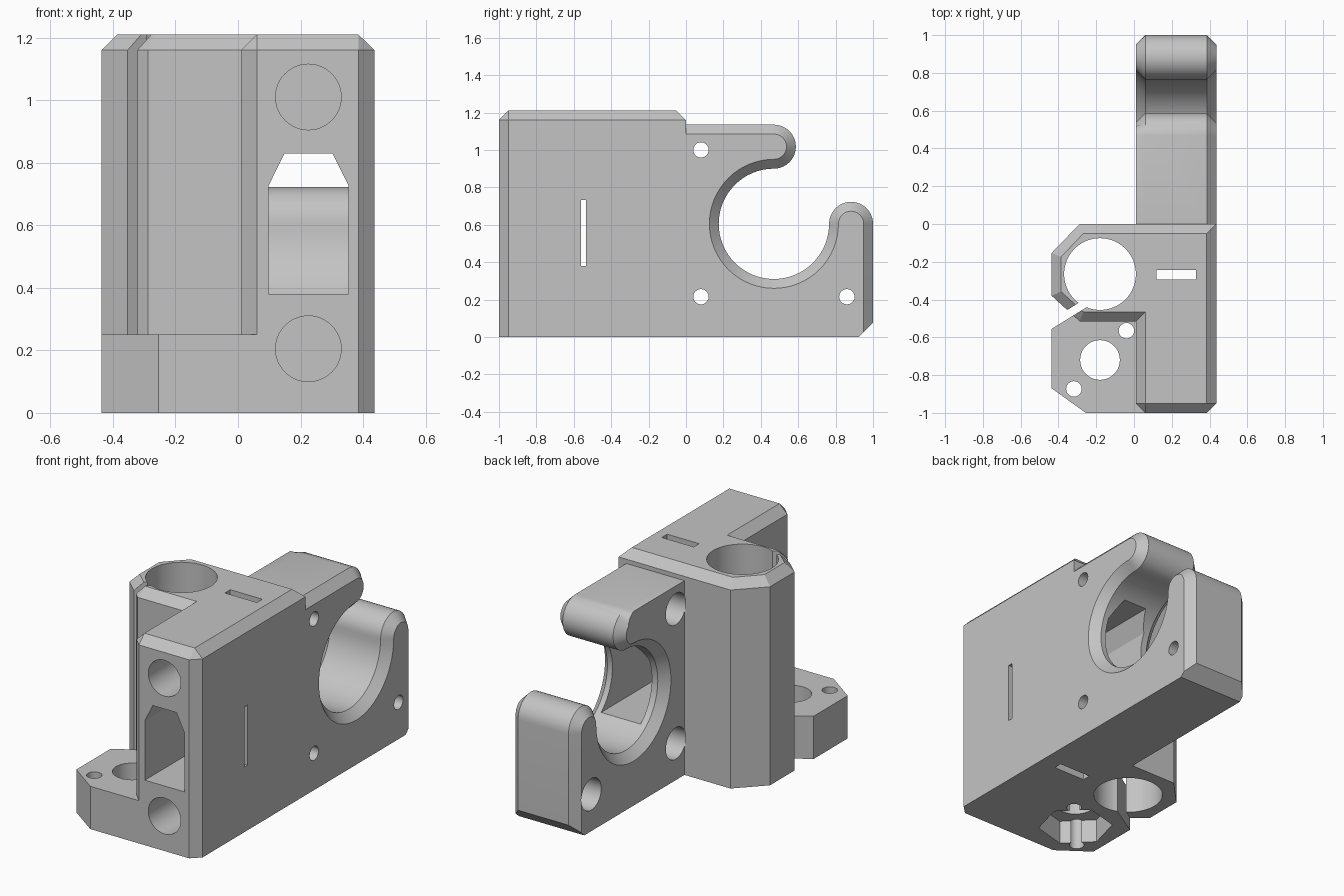
import bpy, bmesh, math
from mathutils import Matrix, Vector

cube = bpy.data.objects.get("Cube")
if cube:
    bpy.data.objects.remove(cube, do_unlink=True)

grey = bpy.data.materials.new("plain grey")
grey.use_nodes = True
tone = (0.55, 0.55, 0.55, 1)
grey.diffuse_color = tone
grey.node_tree.nodes["Principled BSDF"].inputs["Base Color"].default_value = tone


def loft(name, rings):
    """Solid skinned through rings that share one point count."""
    bm = bmesh.new()
    loops = [[bm.verts.new(p) for p in ring] for ring in rings]
    n = len(loops[0])
    for a, b in zip(loops, loops[1:]):
        for i in range(n):
            j = (i + 1) % n
            bm.faces.new((a[i], a[j], b[j], b[i]))
    bm.faces.new(loops[0][::-1])
    bm.faces.new(loops[-1])
    bmesh.ops.remove_doubles(bm, verts=bm.verts, dist=1e-5)
    bmesh.ops.recalc_face_normals(bm, faces=bm.faces)
    mesh = bpy.data.meshes.new(name)
    bm.to_mesh(mesh)
    bm.free()
    mesh.materials.append(grey)
    ob = bpy.data.objects.new(name, mesh)
    bpy.context.collection.objects.link(ob)
    return ob


def prism(name, axis, outline, lo, hi):
    """Extrude a 2D outline along an axis."""
    place = {"X": lambda u, v, w: (w, u, v),
             "Y": lambda u, v, w: (u, w, v),
             "Z": lambda u, v, w: (u, v, w)}[axis]
    return loft(name, [[place(u, v, w) for u, v in outline] for w in (lo, hi)])


def circle(u, v, r, n=48, start=0):
    return [(u + r * math.cos(math.radians(start + 360 * i / n)),
             v + r * math.sin(math.radians(start + 360 * i / n))) for i in range(n)]


def rect(u0, u1, v0, v1):
    return [(u0, v0), (u1, v0), (u1, v1), (u0, v1)]


def combine(target, other, operation):
    mod = target.modifiers.new(operation, "BOOLEAN")
    mod.operation, mod.solver, mod.object = operation, "EXACT", other
    bpy.context.view_layer.objects.active = target
    bpy.ops.object.modifier_apply(modifier=mod.name)
    bpy.data.objects.remove(other, do_unlink=True)


# Main block with rod sleeve, chamfered along the top
lower = [(.06, -1), (.385, -1), (.436, -.95), (.436, 0), (-.288, 0), (-.436, -.153),
         (-.436, -.38), (-.288, -.515), (.01, -.515), (.01, -.95)]
upper = [(.06, -.95), (.385, -.95), (.385, -.95), (.385, -.05), (-.268, -.05), (-.386, -.174),
         (-.386, -.358), (-.268, -.465), (.06, -.465), (.06, -.95)]
body = loft("carriage_body", [[(x, y, z) for x, y in ring]
                              for ring, z in ((lower, 0), (lower, 1.16), (upper, 1.21))])

# Nut foot
foot = prism("nut_foot", "Z", [(-.436, -.54), (-.436, -.87), (-.255, -1), (.2, -1),
                               (.2, -.43), (-.257, -.43)], 0, .25)
combine(body, foot, "UNION")


# Hooked motor plate with rounded tips
def hook_ring(x, d, fade=False):
    pts = [(-.06, 0), (.925, 0), (1 - d, .075 - d)]

    def arc(cy, r, sign, cz, a0, a1, steps, last=False):
        for i in range(steps + last):
            a = a0 + (a1 - a0) * i / steps
            cut = d * min(1, (90 - a) / 45) if fade and last else d
            rr, t = r + sign * cut, math.radians(a)
            pts.append((cy + rr * math.cos(t), cz + rr * math.sin(t)))

    arc(.8825, .1175, -1, .605, 0, 180, 20)
    arc(.47, .295, 1, .605, 0, -270, 48)
    arc(.47, .1175, -1, 1.0175, -90, 90, 20, True)
    pts.append((-.06, 1.135 - (0 if fade else d)))
    return [(x, y, z) for y, z in pts]


plate = loft("motor_plate", [hook_ring(.01, .05, True), hook_ring(.06, 0),
                             hook_ring(.386, 0), hook_ring(.436, .05)])
combine(body, plate, "UNION")

cuts = [
    # Vertical rod bore and its clamp slit
    ("rod_bore", "Z", circle(-.18, -.265, .19, 64), -.1, 1.3),
    ("clamp_slit", "Z", [(-.5, -.595), (-.2, -.409), (-.2, -.358), (-.5, -.549)], -.1, 1.3),
    # Belt window and slots
    ("belt_window", "Y", [(.098, .38), (.353, .38), (.353, .727), (.302, .83),
                          (.149, .83), (.098, .727)], -1.1, .45),
    ("side_slot", "X", rect(-.562, -.535, .38, .732), -.2, .6),
    ("top_slot", "Z", rect(.12, .327, -.293, -.243), -.1, 1.3),
    # Nut pocket and screw bore
    ("screw_bore", "Z", circle(-.18, -.72, .105), -.1, .4),
    ("nut_pocket", "Z", circle(-.18, -.72, .205, 6, 15), -.1, .14),
]
# Horizontal rod sockets
cuts += [("rod_socket", "Y", circle(.225, z, .105), -1.1, -.05) for z in (.205, 1.01)]
# Nut screws
cuts += [("nut_screw", "Z", circle(x, y, .041, 24), -.1, .4)
         for x, y in ((-.04, -.565), (-.318, -.873))]
# Motor screws, counterbored from the inner side
for y, z in ((.08, 1.0), (.08, .215), (.86, .215)):
    cuts += [("motor_screw", "X", circle(y, z, .041, 24), .2, .6),
             ("screw_head", "X", circle(y, z, .092, 32), .004, .3)]
for cut in cuts:
    combine(body, prism(*cut), "DIFFERENCE")

bpy.ops.object.select_all(action="DESELECT")
body.select_set(True)
bpy.context.view_layer.objects.active = body
bpy.ops.object.shade_smooth_by_angle(angle=math.radians(25))
